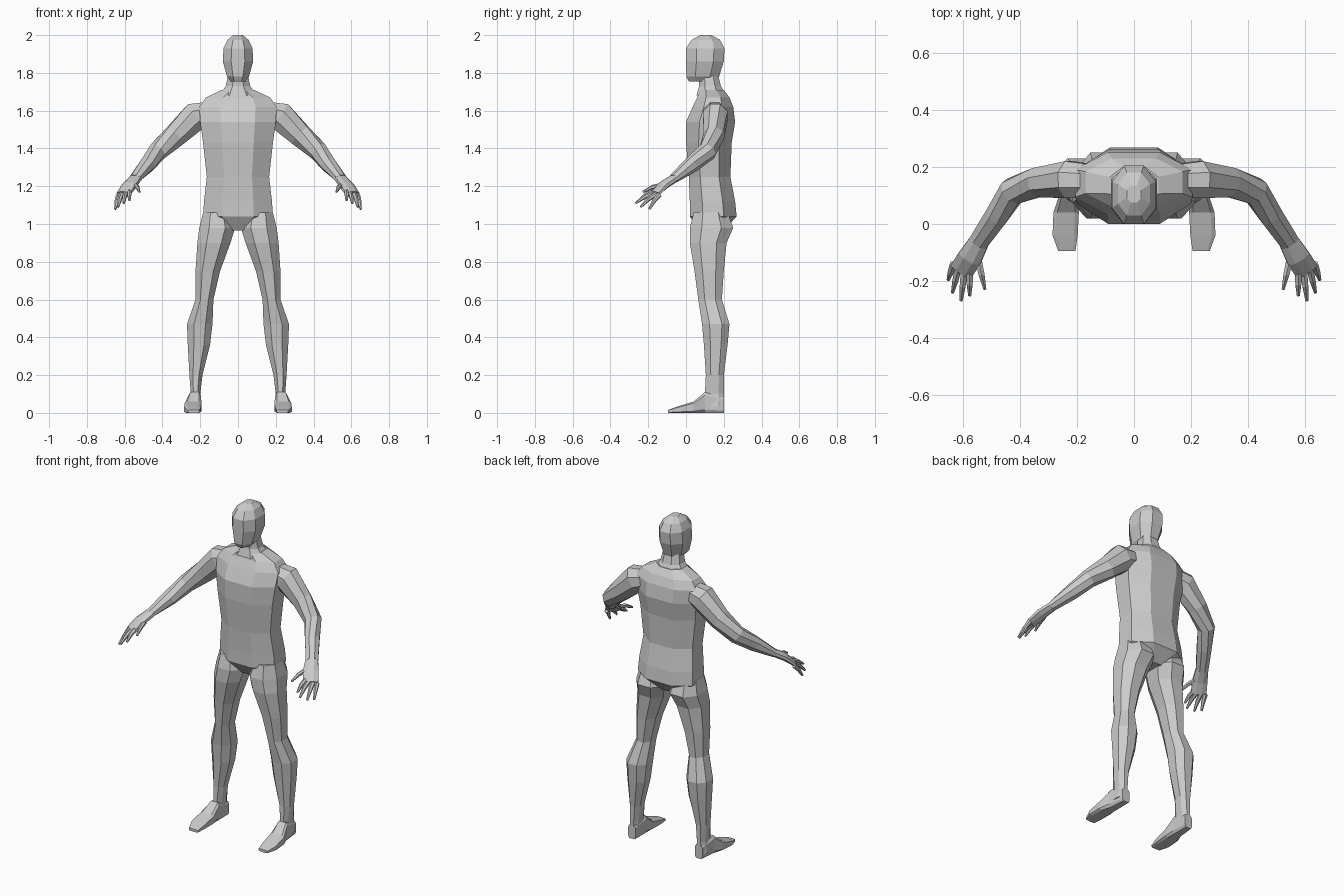
import bpy
import bmesh
from math import cos, sin, pi
from mathutils import Vector

default_cube = bpy.data.objects.get("Cube")
if default_cube:
    bpy.data.objects.remove(default_cube, do_unlink=True)

# One plain clay colour for the whole figure
clay = bpy.data.materials.new("clay_grey")
clay.use_nodes = True
colour = (0.6, 0.6, 0.6, 1)
clay.diffuse_color = colour
clay.node_tree.nodes["Principled BSDF"].inputs["Base Color"].default_value = colour


def loft(name, rings, mirrored=False):
    """Skin a list of equal-sized rings, cap both ends, optionally mirror in x."""
    bm = bmesh.new()
    loops = [[bm.verts.new(point) for point in ring] for ring in rings]
    count = len(loops[0])
    for lower, upper in zip(loops, loops[1:]):
        for i in range(count):
            j = (i + 1) % count
            bm.faces.new((lower[i], lower[j], upper[j], upper[i]))
    bm.faces.new(loops[0])
    bm.faces.new(loops[-1])
    bmesh.ops.recalc_face_normals(bm, faces=bm.faces)
    mesh = bpy.data.meshes.new(name)
    bm.to_mesh(mesh)
    bm.free()
    mesh.materials.append(clay)
    obj = bpy.data.objects.new(name, mesh)
    bpy.context.collection.objects.link(obj)
    if mirrored:
        modifier = obj.modifiers.new("other_side", "MIRROR")
        modifier.use_mirror_merge = False
    return obj


def octagon(left, right, near, far, cut=0.45):
    """Corners of a rectangle with its corners cut off, as flat pairs."""
    centre_a, half_a = (left + right) / 2, (right - left) / 2
    centre_b, half_b = (near + far) / 2, (far - near) / 2
    corners = [(1, -cut), (1, cut), (cut, 1), (-cut, 1),
               (-1, cut), (-1, -cut), (-cut, -1), (cut, -1)]
    return [(centre_a + a * half_a, centre_b + b * half_b) for a, b in corners]


def level_ring(height, left, right, front, back, cut=0.45):
    return [(x, y, height) for x, y in octagon(left, right, front, back, cut)]


def limb(name, stations, sides=8):
    """Mirrored tube through stations of position, width and thickness."""
    centres = [Vector(station[:3]) for station in stations]
    rings = []
    for i, station in enumerate(stations):
        before = centres[max(i - 1, 0)]
        after = centres[min(i + 1, len(centres) - 1)]
        along = (after - before).normalized()
        across = along.cross(Vector((0, 0, 1))).normalized()
        upward = across.cross(along)
        width, thickness = station[3:]
        ring = []
        for k in range(sides):
            angle = 2 * pi * (k + 0.5) / sides
            ring.append(centres[i] + across * (width * cos(angle))
                        + upward * (thickness * sin(angle)))
        rings.append(ring)
    return loft(name, rings, mirrored=True)


def trunk_part(name, stations):
    """Symmetric upright part from height, half width, front and back."""
    return loft(name, [level_ring(height, -half, half, front, back)
                       for height, half, front, back in stations])


# Torso from crotch to collar
trunk_part("torso", [
    (0.965, 0.05, 0.07, 0.2),
    (1.04, 0.185, 0.02, 0.268),
    (1.12, 0.18, 0.02, 0.26),
    (1.25, 0.165, 0.015, 0.235),
    (1.43, 0.185, 0, 0.242),
    (1.54, 0.2, 0, 0.26),
    (1.62, 0.205, 0.035, 0.25),
    (1.67, 0.17, 0.06, 0.23),
    (1.71, 0.085, 0.07, 0.2),
])

# Neck, flared at the collar
trunk_part("neck", [
    (1.68, 0.1, 0.055, 0.21),
    (1.73, 0.065, 0.07, 0.185),
    (1.79, 0.052, 0.07, 0.17),
])

# Head from chin to crown
trunk_part("head", [
    (1.755, 0.038, 0.015, 0.155),
    (1.78, 0.058, 0.002, 0.175),
    (1.86, 0.08, 0, 0.2),
    (1.93, 0.077, 0, 0.204),
    (1.975, 0.056, 0.03, 0.18),
    (2, 0.025, 0.075, 0.135),
])

# Legs from hip to ankle
leg_stations = [
    (1.06, 0.04, 0.185, 0.04, 0.22),
    (0.98, 0.015, 0.205, 0.02, 0.25),
    (0.9, 0.04, 0.215, 0.02, 0.215),
    (0.75, 0.095, 0.225, 0.045, 0.2),
    (0.6, 0.13, 0.225, 0.065, 0.19),
    (0.47, 0.135, 0.27, 0.085, 0.23),
    (0.36, 0.148, 0.266, 0.095, 0.22),
    (0.2, 0.188, 0.257, 0.105, 0.2),
    (0.1, 0.2, 0.25, 0.1, 0.2),
    (0.03, 0.2, 0.26, 0.1, 0.2),
]
loft("legs", [level_ring(*station) for station in leg_stations], mirrored=True)

# Feet, lofted from heel to toe
foot_stations = [
    (0.2, 0.2, 0.25, 0.08),
    (0.1, 0.197, 0.262, 0.11),
    (0.04, 0.193, 0.282, 0.06),
    (-0.04, 0.197, 0.285, 0.035),
    (-0.095, 0.205, 0.265, 0.016),
]
loft("feet", [[(x, depth, z) for x, z in octagon(inner, outer, 0, top, 0.7)]
              for depth, inner, outer, top in foot_stations], mirrored=True)

# Arms from shoulder to wrist
limb("arms", [
    (0.13, 0.15, 1.595, 0.06, 0.06),
    (0.225, 0.155, 1.57, 0.07, 0.082),
    (0.33, 0.148, 1.47, 0.056, 0.065),
    (0.425, 0.115, 1.385, 0.05, 0.052),
    (0.48, 0.03, 1.315, 0.044, 0.044),
    (0.545, -0.065, 1.24, 0.037, 0.024),
])

# Palms
limb("palms", [
    (0.535, -0.05, 1.25, 0.036, 0.022),
    (0.575, -0.12, 1.205, 0.046, 0.022),
    (0.605, -0.165, 1.16, 0.046, 0.016),
])

# Fingers and thumbs: knuckle and tip, with a slightly raised middle joint
digits = {
    "thumbs": ((0.545, -0.125, 1.205), (0.522, -0.228, 1.17)),
    "index_fingers": ((0.575, -0.17, 1.17), (0.575, -0.25, 1.125)),
    "middle_fingers": ((0.594, -0.165, 1.165), (0.605, -0.268, 1.11)),
    "ring_fingers": ((0.615, -0.155, 1.16), (0.635, -0.24, 1.09)),
    "little_fingers": ((0.632, -0.14, 1.155), (0.65, -0.195, 1.078)),
}
for name, (knuckle, tip) in digits.items():
    start, end = Vector(knuckle), Vector(tip)
    joint = start.lerp(end, 0.5) + Vector((0, 0, 0.008))
    limb(name, [(*start, 0.014, 0.014),
                (*joint, 0.012, 0.012),
                (*end, 0.006, 0.006)], sides=6)
